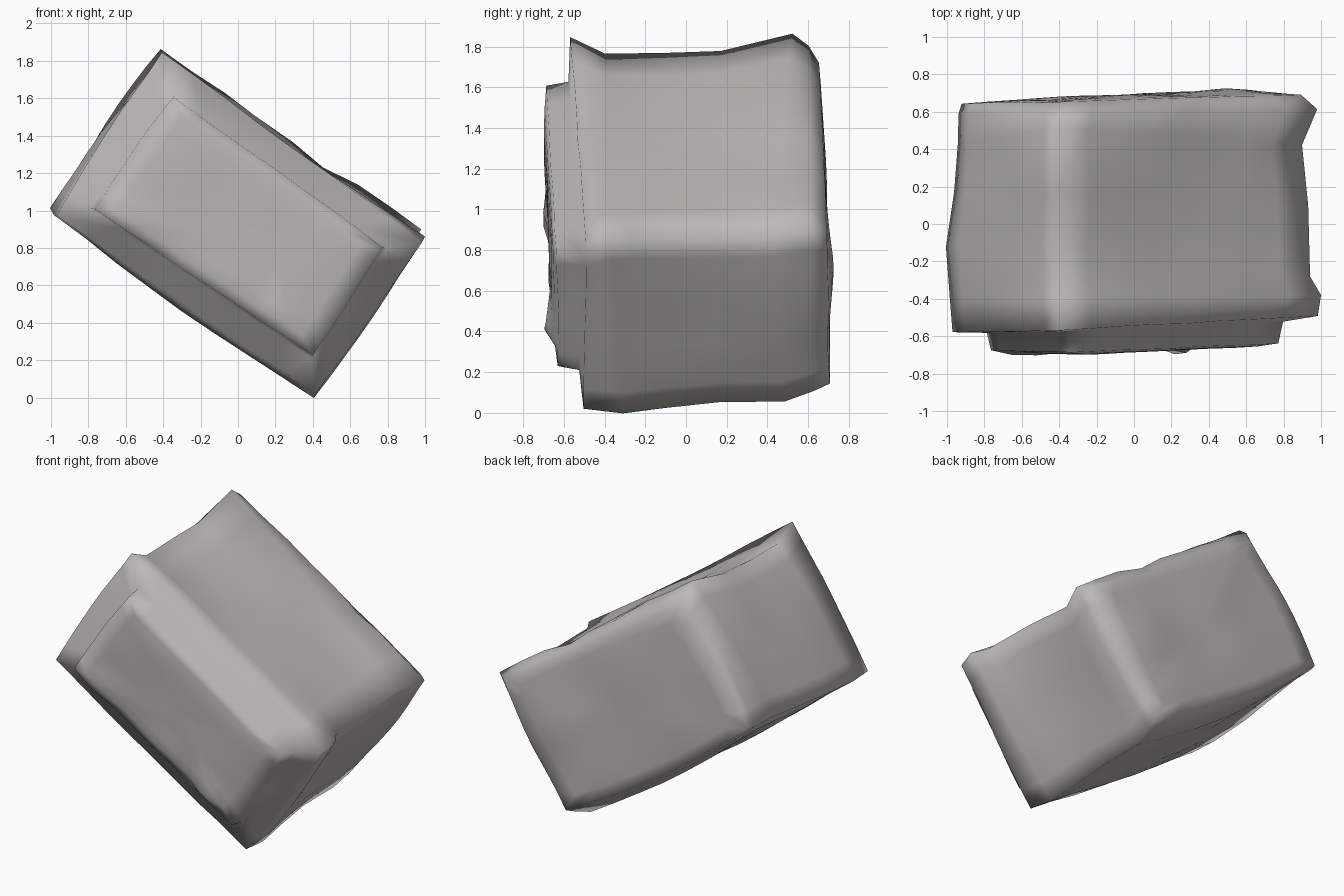
import bpy, bmesh, math
from mathutils import Vector, noise

cube = bpy.data.objects.get("Cube")
if cube:
    bpy.data.objects.remove(cube)

# Warm grey stone
stone = bpy.data.materials.new("warm_grey_stone")
stone.use_nodes = True
colour = (0.5, 0.485, 0.47, 1)
stone.diffuse_color = colour
stone.node_tree.nodes["Principled BSDF"].inputs["Base Color"].default_value = colour

STEPS = 8  # segments along each side of a ring
SWELL = (.03, .015, .02, .035)  # outward bulge of each side

# Local bumps and hollows: centre, push, radius
BUMPS = [
    ((-.58, -.69, .92), (0, -.03, 0), .2),
    ((-.1, -.68, .62), (0, -.025, 0), .16),
    ((.23, -.66, .42), (0, -.05, 0), .14),
    ((.45, .52, 1.24), (-.03, 0, -.04), .2),
    ((.62, -.2, .45), (-.02, 0, .015), .25),
    ((-.68, .2, 1.4), (.02, 0, -.015), .25),
    ((.55, .69, .7), (0, .025, 0), .3),
]


def ring(corners, swell=1.0):
    """Four-sided loop with slightly bulging sides."""
    pts = [Vector(c) for c in corners]
    middle = sum(pts, Vector()) / 4
    loop = []
    for a, b, bulge in zip(pts, pts[1:] + pts[:1], SWELL):
        out = (b - a).cross(Vector((0, 1, 0))).normalized()
        if out.dot((a + b) / 2 - middle) < 0:
            out.negate()
        for i in range(STEPS):
            t = i / STEPS
            loop.append(a.lerp(b, t) + out * bulge * swell * math.sin(math.pi * t))
    return loop


def shrink(loop, factor, push):
    centre = sum(loop, Vector()) / len(loop)
    return [centre.lerp(p, factor) + Vector((0, push, 0)) for p in loop]


def weather(p):
    """Shift a point by faint noise and by the local bumps."""
    q = p + noise.noise_vector(p * 3) * .01
    for centre, push, radius in BUMPS:
        reach = max(0, 1 - (p - Vector(centre)).length / radius)
        q += Vector(push) * reach * reach * (3 - 2 * reach)
    return q


def loft(name, loops):
    bm = bmesh.new()
    rows = [[bm.verts.new(weather(p)) for p in loop] for loop in loops]
    n = len(rows[0])
    for a, b in zip(rows, rows[1:]):
        for i in range(n):
            j = (i + 1) % n
            bm.faces.new((a[i], a[j], b[j], b[i]))
    # Close both ends with a fan around the middle
    for row in (rows[0], rows[-1]):
        mid = bm.verts.new(sum((v.co for v in row), Vector()) / n)
        for i in range(n):
            bm.faces.new((row[i], row[(i + 1) % n], mid))
    bmesh.ops.recalc_face_normals(bm, faces=bm.faces)
    for f in bm.faces:
        f.smooth = True
    mesh = bpy.data.meshes.new(name)
    bm.to_mesh(mesh)
    bm.free()
    mesh.materials.append(stone)
    bpy.context.collection.objects.link(bpy.data.objects.new(name, mesh))


# Raised front slab: corner order is left, top, right, bottom of the tilted outline
lip = ring([(-.765, -.67, 1.01), (-.35, -.69, 1.61), (.775, -.635, .8), (.4, -.63, .23)], .2)
base = ring([(-.79, -.58, 1.01), (-.35, -.58, 1.63), (.8, -.52, .8), (.4, -.52, .21)], .2)
slab = [shrink(lip, f, p) for f, p in
        ((.15, -.02), (.32, -.021), (.5, -.021), (.68, -.019), (.85, -.013))]
slab += [lip, base]

# Main block, from the front rim to the back
block = [
    ring([(-.975, -.58, .975), (-.41, -.57, 1.85), (.985, -.49, .83), (.415, -.5, .02)], .3),
    ring([(-.985, -.4, .98), (-.42, -.4, 1.77), (1.0, -.38, .86), (.405, -.31, 0)], .8),
    ring([(-1.0, -.12, 1.01), (-.42, -.1, 1.77), (.94, -.28, .87), (.39, -.1, .02)], 1.1),
    ring([(-.96, .17, 1.02), (-.41, .17, 1.78), (.925, .1, .87), (.38, .17, .055)], 1.2),
    ring([(-.945, .42, 1.03), (-.41, .52, 1.86), (.9, .42, .88), (.38, .48, .05)], 1.3),
    ring([(-.94, .59, 1.03), (-.4, .6, 1.8), (.98, .61, .9), (.4, .62, .1)], 1.3),
]
back = ring([(-.925, .645, 1.03), (-.39, .65, 1.72), (.89, .69, .89), (.41, .705, .14)], 1.1)
block += [back] + [shrink(back, f, p) for f, p in
                   ((.85, .008), (.68, .014), (.5, .018), (.32, .02), (.15, .02))]

loft("stone_block", slab + block)
